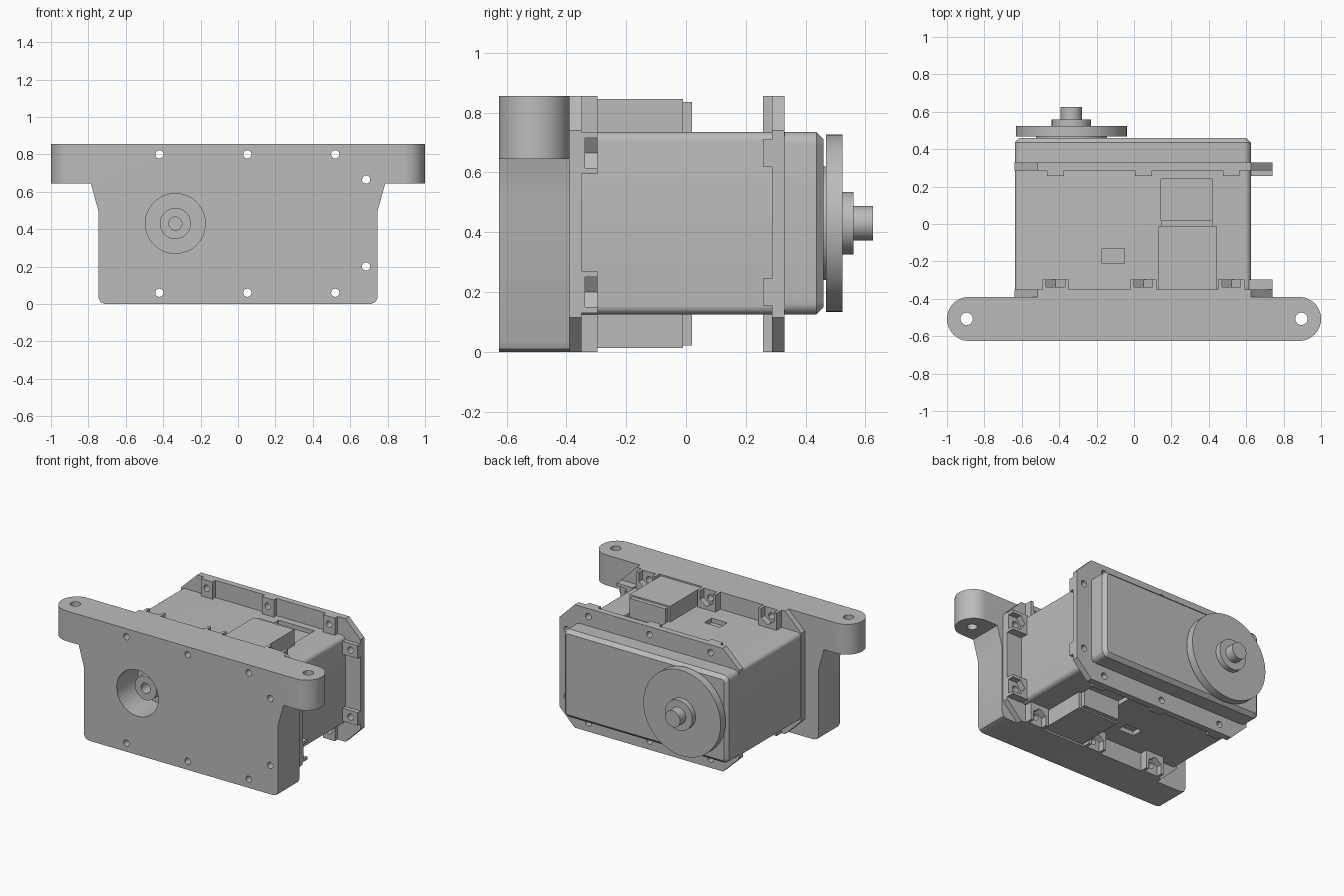
import bpy, bmesh, math
from mathutils import Vector

default = bpy.data.objects.get("Cube")
if default:
    bpy.data.objects.remove(default, do_unlink=True)

grey = bpy.data.materials.new("plain_grey")
grey.use_nodes = True
grey.diffuse_color = (0.5, 0.5, 0.5, 1)
grey.node_tree.nodes["Principled BSDF"].inputs["Base Color"].default_value = (0.5, 0.5, 0.5, 1)


# Profile helpers (2D point lists)
def rect(a0, a1, b0, b1):
    return [(a0, b0), (a1, b0), (a1, b1), (a0, b1)]


def circle(a, b, r, n=48):
    return [(a + r * math.cos(math.tau * i / n), b + r * math.sin(math.tau * i / n)) for i in range(n)]


def rounded(a0, a1, b0, b1, r, n=6):
    pts = []
    corners = [(a1 - r, b1 - r), (a0 + r, b1 - r), (a0 + r, b0 + r), (a1 - r, b0 + r)]
    for q, (a, b) in enumerate(corners):
        for i in range(n + 1):
            t = (q + i / n) * math.pi / 2
            pts.append((a + r * math.cos(t), b + r * math.sin(t)))
    return pts


PLACE = {
    "X": lambda a, b, t: (t, a, b),
    "Y": lambda a, b, t: (a, t, b),
    "Z": lambda a, b, t: (a, b, t),
}


def make(name, prisms, chamfer_y=None):
    """One object from extruded profiles: (points, axis, start, end)."""
    bm = bmesh.new()
    for pts, axis, lo, hi in prisms:
        base = bm.faces.new([bm.verts.new(PLACE[axis](a, b, lo)) for a, b in pts])
        out = bmesh.ops.extrude_face_region(bm, geom=[base], use_keep_orig=True)
        verts = [g for g in out["geom"] if isinstance(g, bmesh.types.BMVert)]
        bmesh.ops.translate(bm, verts=verts, vec=Vector(PLACE[axis](0, 0, hi - lo)))
    bmesh.ops.recalc_face_normals(bm, faces=bm.faces)
    if chamfer_y is not None:
        rim = [e for e in bm.edges if all(abs(v.co.y - chamfer_y) < 1e-4 for v in e.verts)]
        bmesh.ops.bevel(bm, geom=rim, offset=0.024, segments=1, affect="EDGES")
    mesh = bpy.data.meshes.new(name)
    bm.to_mesh(mesh)
    bm.free()
    mesh.materials.append(grey)
    obj = bpy.data.objects.new(name, mesh)
    bpy.context.collection.objects.link(obj)
    return obj


def select(obj):
    bpy.ops.object.select_all(action="DESELECT")
    obj.select_set(True)
    bpy.context.view_layer.objects.active = obj


def cut(obj, prisms, operation="DIFFERENCE"):
    tool = make("cutter", prisms)
    tool.hide_render = True
    select(obj)
    mod = obj.modifiers.new("cut", "BOOLEAN")
    mod.operation, mod.solver, mod.object = operation, "EXACT", tool
    bpy.ops.object.modifier_apply(modifier=mod.name)
    bpy.data.objects.remove(tool, do_unlink=True)


# Main dimensions
BACK, FRONT, TOP = -0.39, -0.625, 0.855
AX, AZ = -0.335, 0.43
HOLE_X, SIDE_X, SIDE_Z = (-0.42, 0.05, 0.52), 0.685, (0.665, 0.20)
screw_points = [(x, z) for x in HOLE_X for z in (0.80, 0.06)] + [(SIDE_X, z) for z in SIDE_Z]
screw_holes = [(circle(x, z, 0.022, 24), "Y", -0.8, 0.5) for x, z in screw_points]

# Mounting block with rounded ears
half = [(0.71, 0), (0.735, 0.01), (0.747, 0.035), (0.747, 0.5), (0.787, 0.645), (1.1, 0.645), (1.1, TOP)]
outline = half + [(-x, z) for x, z in reversed(half)]
mount = make("mounting_block", [(outline, "Y", FRONT, BACK)])
cut(mount, [(rounded(-1, 1, FRONT, BACK, 0.1174, 14), "Z", -0.1, 1)], "INTERSECT")
cut(mount, screw_holes)
cut(mount, [(circle(s * 0.895, -0.507, 0.033), "Z", 0.5, 1) for s in (-1, 1)])
cut(mount, [(circle(AX, AZ, 0.16, 64), "Y", -0.7, -0.3)])

# Bearing hub inside the front recess
hub = make("front_hub", [(circle(AX, AZ, 0.083), "Y", -0.535, -0.37)])
cut(hub, [(circle(AX, AZ, 0.035, 32), "Y", -0.6, -0.42)])

# Motor casing with shallow pockets above and below
casing = make("casing", [(rounded(-0.637, 0.625, 0.125, 0.735, 0.03), "Y", BACK + 0.002, 0.331)])
pockets = []
for lo, hi in ((0.705, 0.8), (0.05, 0.155)):
    pockets.append((rect(0.145, 0.42, 0.02, 0.24), "Z", lo, hi))
    pockets.append((rect(-0.17, -0.05, -0.21, -0.13), "Z", lo, hi))
cut(casing, pockets)

# Rear cover with a chamfered rim
cover = make("rear_cover", [(rounded(-0.637, 0.625, 0.125, 0.735, 0.04), "Y", 0.32, 0.46)], 0.46)

# Front and rear flanges with clipped corners
clipped = [(-0.64, 0.12), (-0.515, 0), (0.625, 0), (0.74, 0.115),
           (0.74, 0.74), (0.625, TOP), (-0.515, TOP), (-0.64, 0.735)]
for name, lo, hi in (("front_flange", BACK, -0.35), ("rear_flange", 0.287, 0.33)):
    flange = make(name, [(clipped, "Y", lo, hi)])
    cut(flange, screw_holes)


# Screw bosses around every flange hole
def boss_blocks(w, lo, hi):
    blocks = []
    for x in HOLE_X:
        for z0, z1 in ((0.72, TOP), (0, 0.14)):
            blocks.append((rect(x - w, x + w, z0, z1), "Y", lo, hi))
    for z in SIDE_Z:
        blocks.append((rect(0.615, 0.74, z - w, z + w), "Y", lo, hi))
    return blocks


rear_bosses = make("rear_bosses", boss_blocks(0.045, 0.257, 0.289))
cut(rear_bosses, screw_holes)

front_bosses = make("front_bosses", boss_blocks(0.07, -0.352, -0.296))
cut(front_bosses, screw_holes)
n = 0.05
slots = []
for x in HOLE_X:
    slots.append(([(x - n, 0.9), (x - n, 0.79), (x, 0.755), (x + n, 0.79), (x + n, 0.9)], "Y", -0.338, -0.2))
    slots.append(([(x - n, -0.1), (x - n, 0.065), (x, 0.1), (x + n, 0.065), (x + n, -0.1)], "Y", -0.338, -0.2))
for z in SIDE_Z:
    slots.append(([(0.8, z - n), (0.675, z - n), (0.64, z), (0.675, z + n), (0.8, z + n)], "Y", -0.338, -0.2))
cut(front_bosses, slots)

# Cable housings, above and below the casing
for name, z0, z1, s in (("upper_housing", 0.70, 0.845, -0.01), ("lower_housing", 0.16, 0.012, 0.01)):
    make(name, [(rect(0.13, 0.44, -0.35, -0.01), "Z", z0, z1),
                (rect(0.145, 0.42, -0.02, 0.02), "Z", z0, z1 + s)])

# Output disc, hub and shaft at the rear
steps = ((0.19, 0.45, 0.47), (0.297, 0.468, 0.523), (0.105, 0.52, 0.56), (0.057, 0.555, 0.625))
make("output_disc", [(circle(AX, AZ, r, 64), "Y", lo, hi) for r, lo, hi in steps])

# Smooth the round walls and keep the edges sharp
for obj in [o for o in bpy.context.collection.objects if o.type == "MESH"]:
    select(obj)
    bpy.ops.object.shade_smooth_by_angle(angle=math.radians(30))
